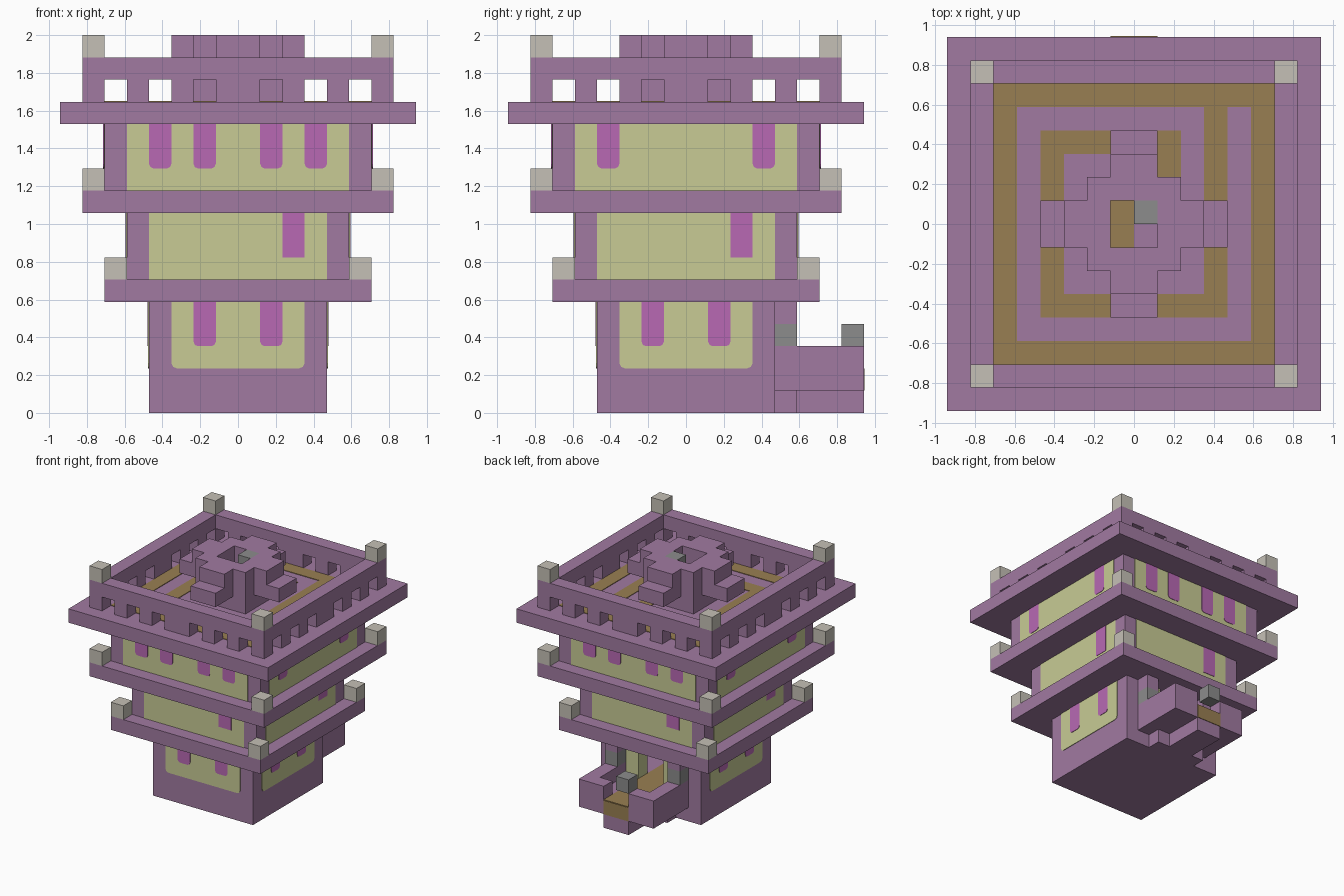
import bpy
import bmesh
from mathutils import Vector

U = 2 / 17      # size of one building block
THIN = 0.04     # panel plate depth, in blocks
THICK = 0.07    # window plate depth, in blocks

cube = bpy.data.objects.get("Cube")
if cube:
    bpy.data.objects.remove(cube, do_unlink=True)


def material(name, r, g, b):
    lin = [((c / 255 + 0.055) / 1.055) ** 2.4 for c in (r, g, b)] + [1]
    m = bpy.data.materials.new(name)
    m.use_nodes = True
    m.diffuse_color = lin
    m.node_tree.nodes["Principled BSDF"].inputs["Base Color"].default_value = lin
    return m


PURPLE = material("purple_block", 161, 122, 161)
YELLOW = material("pale_yellow_brick", 200, 203, 149)
MAGENTA = material("magenta_glass", 184, 105, 180)
BEIGE = material("beige_lamp", 197, 192, 182)
GREY = material("grey_stone", 140, 140, 140)
BROWN = material("brown_floor", 153, 127, 82)


def turn(x, y, k):
    for _ in range(k):
        x, y = -y, x
    return x, y


def make(name, bm, mat):
    bmesh.ops.recalc_face_normals(bm, faces=bm.faces[:])
    mesh = bpy.data.meshes.new(name)
    bm.to_mesh(mesh)
    bm.free()
    mesh.materials.append(mat)
    ob = bpy.data.objects.new(name, mesh)
    bpy.context.collection.objects.link(ob)


def box(name, xs, ys, zs, mat=PURPLE, k=0):
    """Box given by ranges in blocks, turned k quarter turns about z."""
    a, b = turn(xs[0], ys[0], k), turn(xs[1], ys[1], k)
    bm = bmesh.new()
    bmesh.ops.create_cube(bm, size=1)
    for v in bm.verts:
        for i, (p, q) in enumerate(((a[0], b[0]), (a[1], b[1]), zs)):
            v.co[i] = U * ((p + q) / 2 + v.co[i] * abs(q - p))
    make(name, bm, mat)


def square(name, half, zs, mat=PURPLE):
    box(name, (-half, half), (-half, half), zs, mat)


def plate(name, xs, zs, dist, depth, mat, k, soft=0.0):
    """Wall plate on side k, with softened lower corners."""
    (l, r), (b, t), s = xs, zs, soft
    outline = [(l, t), (l, b + s), (l + s * 0.3, b + s * 0.3), (l + s, b),
               (r - s, b), (r - s * 0.3, b + s * 0.3), (r, b + s), (r, t)]
    if not s:
        outline = [(l, t), (l, b), (r, b), (r, t)]
    bm = bmesh.new()
    verts = [bm.verts.new(Vector((*turn(x, -dist, k), z)) * U) for x, z in outline]
    face = bm.faces.new(verts)
    ext = bmesh.ops.extrude_face_region(bm, geom=[face])
    off = Vector((*turn(0, -depth, k), 0)) * U
    bmesh.ops.translate(bm, vec=off, verts=[e for e in ext["geom"]
                                            if isinstance(e, bmesh.types.BMVert)])
    make(name, bm, mat)


# Ground storey: solid base, walls and an open doorway at the back
square("base", 4, (0, 2))
box("front_wall", (-4, 4), (-4, -3), (2, 5))
for s in (-1, 1):
    box("side_wall", (s * 3, s * 4), (-3, 4), (2, 5))
    box("door_side_wall", (s, s * 3), (3, 4), (2, 5), YELLOW)
plate("inner_wall_panel", (-3, 3), (2, 5), 3, -THIN, YELLOW, 0)

# Upper storeys and the ledges between them
square("middle_storey", 5, (6, 9))
square("upper_storey", 6, (10, 13))
for name, half, z in (("lower_ledge", 6, 5), ("middle_ledge", 7, 9), ("roof_ledge", 8, 13)):
    square(name, half, (z, z + 1))

# Wall panels and windows on each side
for k in range(4):
    if k != 2:
        plate("ground_panel", (-3, 3), (2, 5), 4, THIN, YELLOW, k, 0.25)
        for x in (-2, 1):
            plate("ground_window", (x, x + 1), (3, 5), 4, THICK, MAGENTA, k, 0.2)
    plate("middle_panel", (-4, 4), (6, 9), 5, THIN, YELLOW, k)
    plate("middle_window", (2, 3), (7, 9), 5, THICK, MAGENTA, k)
    plate("upper_panel", (-5, 5), (10, 13), 6, THIN, YELLOW, k)
    for x in (-4, -2, 1, 3) if k % 2 == 0 else (-4, 3):
        plate("upper_window", (x, x + 1), (11, 13), 6, THICK, MAGENTA, k, 0.2)

# Corner lamps, parapet and the flared crown on the roof
for k in range(4):
    for half, z in ((6, 6), (7, 10), (7, 16)):
        box("corner_lamp", (half - 1, half), (-half, 1 - half), (z, z + 1), BEIGE, k)
    box("parapet_rail", (-6, 7), (-7, -6), (15, 16), PURPLE, k)
    for l, r in ((-5, -4), (-3, -2), (-1, 1), (2, 3), (4, 5), (6, 7)):
        box("parapet_post", (l, r), (-7, -6), (14, 15), PURPLE, k)
    box("crown_pillar", (1, 2), (-2, -1), (14, 17), PURPLE, k)
    box("crown_wall", (-1, 1), (-2, -1), (14, 17), PURPLE, k)
    box("crown_arm", (-1, 1), (-3, -2), (15, 17), PURPLE, k)
    box("crown_arm_tip", (-1, 1), (-4, -3), (15, 16), PURPLE, k)
box("crown_stone", (0, 1), (0, 1), (16, 17), GREY)

# Brown spiral inlaid in the roof floor
for k in range(4):
    box("roof_border", (-5, 6), (-6, -5), (14, 14 + THIN), BROWN, k)
for xs, ys in (((3, 4), (-4, 5)), ((-4, 3), (-4, -3)), ((-4, -3), (-3, 4)),
               ((-3, 2), (3, 4)), ((1, 2), (2, 3)), ((-1, 0), (-1, 1))):
    box("roof_spiral", xs, ys, (14, 14 + THIN), BROWN)

# Back balcony with low walls, stepped foot and door lamps
box("balcony_floor", (-3, 3), (4, 8), (1, 2))
box("balcony_foot", (-2, 2), (4, 5), (0, 1))
box("balcony_step", (-1, 1), (5, 8), (0, 1))
for s in (-1, 1):
    box("balcony_side", (s * 2, s * 3), (4, 8), (2, 3))
    box("balcony_front", (s, s * 2), (7, 8), (2, 3))
    box("door_stone", (s * 2, s * 3), (4, 5), (3, 4), GREY)
    box("door_bracket", (s * 2, s * 3), (4, 5), (4, 5))
box("balcony_stone", (-1, 0), (7, 8), (3, 4), GREY)
box("path", (-1, 1), (-2, 8), (2, 2 + THIN), BROWN)
plate("path_end", (-1, 1), (1, 2), 8, THIN, BROWN, 2)
